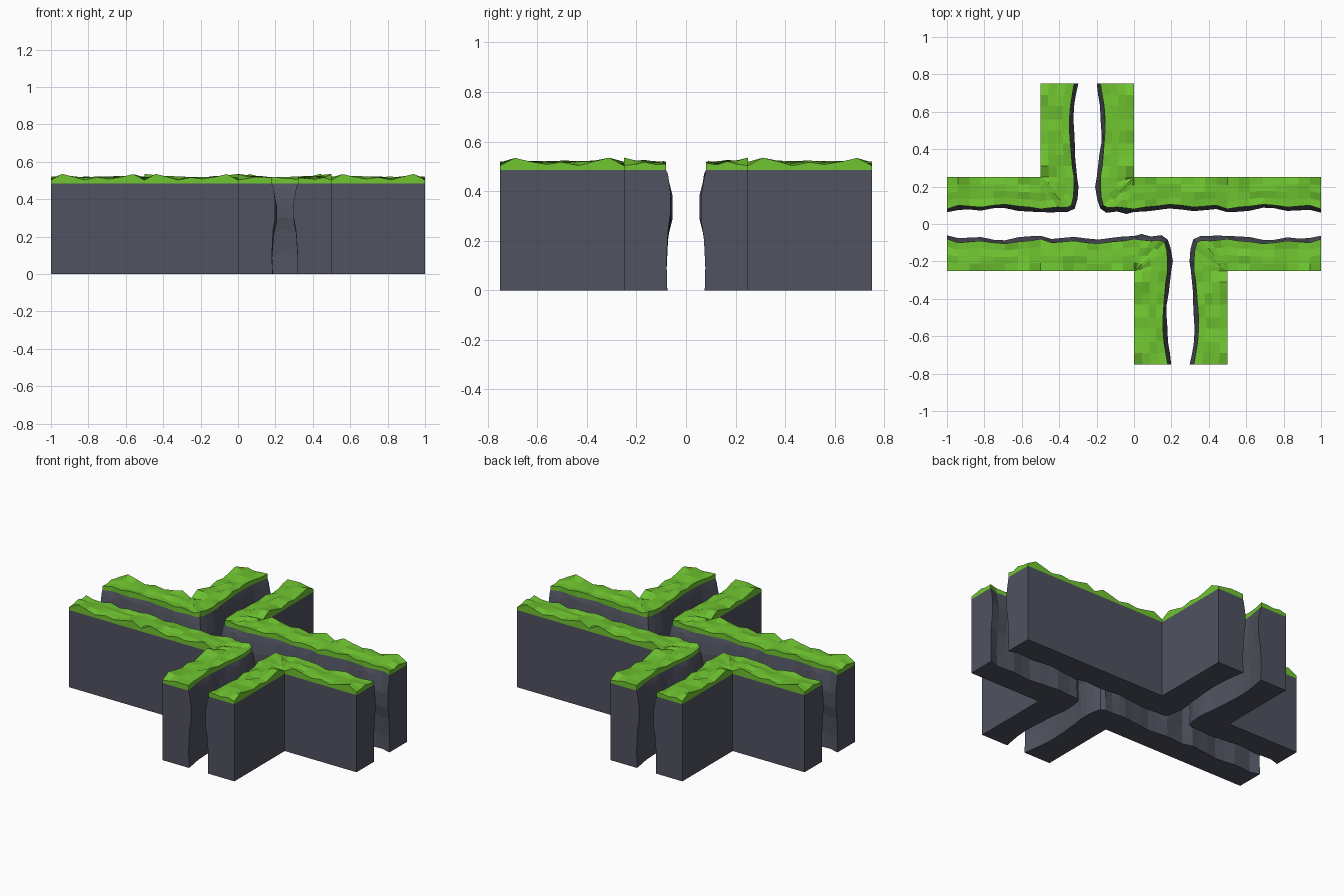
import bpy, math, random

if "Cube" in bpy.data.objects:
    bpy.data.objects.remove(bpy.data.objects["Cube"])

def material(name, color):
    m = bpy.data.materials.new(name)
    m.diffuse_color = color
    m.use_nodes = True
    m.node_tree.nodes["Principled BSDF"].inputs["Base Color"].default_value = m.diffuse_color
    return m

ROCK = material("slate", (0.08, 0.085, 0.115, 1))
GRASS = material("grass_green", (0.16, 0.56, 0.03, 1))

# Pattern repeated on every half-unit tile: position, lip height, half gap
T = [0, .06, .12, .18, .25, .31, .38, .44, .5]
WAVE = [.503, .535, .52, .503, .517, .508, .52, .534, .503]
GAP_X = [.08, .10, .095, .09, .10, .105, .095, .09, .08]
GAP_Y = [.07, .08, .085, .09, .095, .095, .09, .08, .07]
# Rounded tip of each wall at the crossing: x, y, facing angle in degrees
TIP = [(-.46, .085, -90), (-.41, .09, -90), (-.36, .088, -75), (-.335, .10, -45),
       (-.325, .14, -15), (-.32, .20, 0)]
# Cliff section from top to bottom: height, bulge
SECTION = [(.485, 0), (.45, .009), (.38, .021), (.29, .021), (.22, .009), (.10, .002), (0, .005)]

def strip(name, rings, mat, side, turn):
    """Skin a row of sections and cap both ends."""
    n = len(rings[0])
    verts = []
    for r in rings:
        for x, y, z in r:
            if side < 0:
                x = -.5 - x
            verts.append((-x, -y, z) if turn else (x, y, z))
    faces = [list(range(n))[::-1]]
    for i in range(len(rings) - 1):
        for j in range(n - 1):
            a, b = i * n + j, (i + 1) * n + j
            f = [a, a + 1, b + 1, b]
            # Fan triangles where sections share the outer corner
            keep = []
            for k in f:
                if all(math.dist(verts[k], verts[q]) > 1e-6 for q in keep):
                    keep.append(k)
            if len(keep) > 2:
                faces.append(keep)
    faces.append([len(verts) - n + k for k in range(n)])
    if side < 0:
        faces = [f[::-1] for f in faces]
    me = bpy.data.meshes.new(name)
    me.from_pydata(verts, [], faces)
    me.validate()
    me.materials.append(mat)
    bpy.context.collection.objects.link(bpy.data.objects.new(name, me))

def wall(name, tiles, side, turn):
    rnd = random.Random(7 + tiles)
    cols = []                                  # x, y, facing, lip height
    for k in range(tiles):
        x0 = -.5 - .5 * (tiles - k)
        last = k == tiles - 1
        for t, w, g in list(zip(T, WAVE, GAP_X))[:9 if last else 8]:
            cols.append((x0 + t, g, -90, w))
    cols += [(x, y, a, WAVE[0]) for x, y, a in TIP]
    cols += [(-.25 - g, .25 + t, 0, w) for t, w, g in zip(T, WAVE, GAP_Y)]

    rock, grass = [], []
    for x, y, ang, w in cols:
        ox, oy = min(x, -.5), max(y, .25)
        a = math.radians(ang)
        tip = x > -.5 and y < .25
        amt = rnd.uniform(.7, 1.2) * (1.35 if tip else 1)
        wob = rnd.uniform(-.02, .02)
        r = []
        for z, b in SECTION:
            d = b * amt
            zz = z + (wob if 0 < z < .485 else 0)
            r.append((x + d * math.cos(a), y + d * math.sin(a), zz))
        rock.append(r + [(ox, oy, 0), (ox, oy, .485)])
        g = [(ox, oy, .485), (ox, oy, w)]
        for f in (.25, .5, .75, 1):
            z = .506 + (w - .503) * .4 * (1 - f) + rnd.uniform(0, .016)
            g.append((ox + (x - ox) * f, oy + (y - oy) * f, z))
        grass.append(g + [(x, y, .485)])
    strip(name + "_cliff", rock, ROCK, side, turn)
    strip(name + "_grass", grass, GRASS, side, turn)

# Short and long corner walls, each with its half-turn twin
wall("back_left", 1, 1, False)
wall("back_right", 2, -1, False)
wall("front_right", 1, 1, True)
wall("front_left", 2, -1, True)
